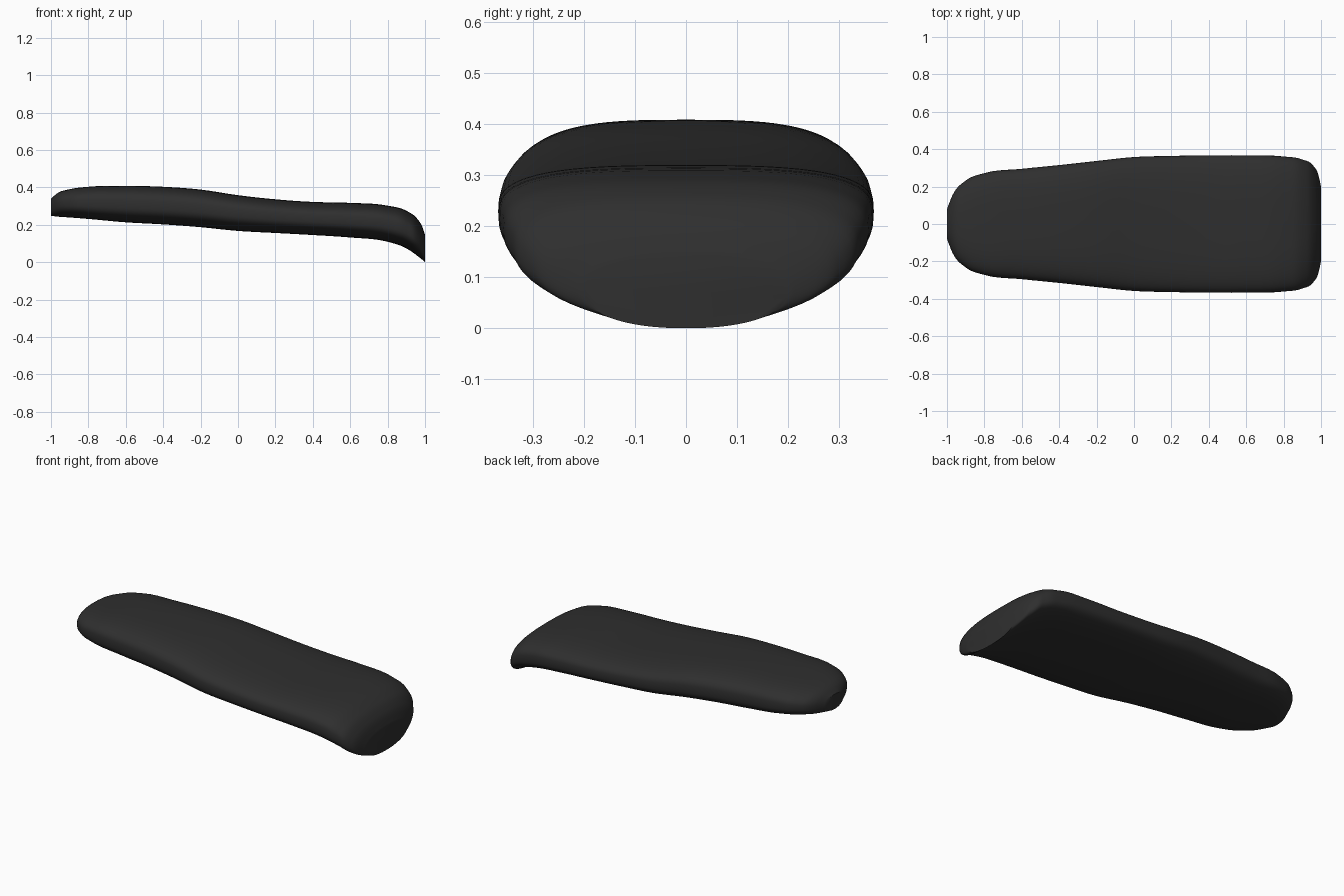
import bpy, bmesh, math

if "Cube" in bpy.data.objects:
    bpy.data.objects.remove(bpy.data.objects["Cube"])

# stations along the pad: x, half width, bottom z, top z, section squareness
STATIONS = [
    (-1.00, 0.080, 0.248, 0.338, 2.2),
    (-0.97, 0.155, 0.244, 0.366, 2.4),
    (-0.90, 0.232, 0.239, 0.390, 2.7),
    (-0.80, 0.272, 0.231, 0.403, 3.0),
    (-0.60, 0.295, 0.213, 0.408, 3.0),
    (-0.40, 0.315, 0.202, 0.403, 3.0),
    (-0.20, 0.337, 0.187, 0.388, 3.0),
    (0.00, 0.358, 0.167, 0.358, 3.0),
    (0.20, 0.364, 0.156, 0.336, 3.0),
    (0.40, 0.367, 0.145, 0.322, 3.0),
    (0.60, 0.367, 0.132, 0.317, 3.0),
    (0.80, 0.361, 0.109, 0.302, 3.0),
    (0.90, 0.345, 0.074, 0.275, 2.8),
    (0.96, 0.310, 0.033, 0.230, 2.5),
    (0.985, 0.265, 0.013, 0.190, 2.3),
    (1.00, 0.200, 0.000, 0.145, 2.2),
]
SIDES, STEPS = 64, 5


def slope(i, k):
    a, b = STATIONS[max(i - 1, 0)], STATIONS[min(i + 1, len(STATIONS) - 1)]
    p = STATIONS[i]
    if a is p or b is p:
        return (b[k] - a[k]) / (b[0] - a[0])
    h0, h1 = p[0] - a[0], b[0] - p[0]
    return ((p[k] - a[k]) / h0 * h1 + (b[k] - p[k]) / h1 * h0) / (h0 + h1)


def between(i, t):
    """Smooth Hermite interpolation between stations i and i + 1."""
    a, b = STATIONS[i], STATIONS[i + 1]
    h = b[0] - a[0]
    out = [a[0] + h * t]
    for k in range(1, 5):
        out.append((2*t**3 - 3*t**2 + 1) * a[k] + (t**3 - 2*t**2 + t) * h * slope(i, k)
                   + (3*t**2 - 2*t**3) * b[k] + (t**3 - t**2) * h * slope(i + 1, k))
    return out


sections = [between(i, s / STEPS) for i in range(len(STATIONS) - 1) for s in range(STEPS)]
sections.append(STATIONS[-1])

# cushioned pad: rounded sections lofted along x
bm = bmesh.new()
rings = []
for x, hw, lo, hi, n in sections:
    ring = []
    for j in range(SIDES):
        a = 2 * math.pi * j / SIDES
        c, s = math.cos(a), math.sin(a)
        y = hw * math.copysign(abs(c) ** (2 / n), c)
        z = (lo + hi) / 2 + (hi - lo) / 2 * math.copysign(abs(s) ** (2 / n), s)
        ring.append(bm.verts.new((x, y, z)))
    rings.append(ring)
for r, q in zip(rings, rings[1:]):
    for j in range(SIDES):
        k = (j + 1) % SIDES
        bm.faces.new((r[j], r[k], q[k], q[j]))
# flat end faces
bm.faces.new(rings[0])
bm.faces.new(rings[-1])
bmesh.ops.recalc_face_normals(bm, faces=bm.faces)

mesh = bpy.data.meshes.new("cushion_pad")
bm.to_mesh(mesh)
bm.free()
pad = bpy.data.objects.new("cushion_pad", mesh)
bpy.context.collection.objects.link(pad)

# single dark colour
mat = bpy.data.materials.new("charcoal black")
mat.diffuse_color = (0.028, 0.028, 0.028, 1)
mat.use_nodes = True
mat.node_tree.nodes["Principled BSDF"].inputs["Base Color"].default_value = mat.diffuse_color
mesh.materials.append(mat)

bpy.context.view_layer.objects.active = pad
pad.select_set(True)
bpy.ops.object.shade_smooth_by_angle(angle=math.radians(35))
